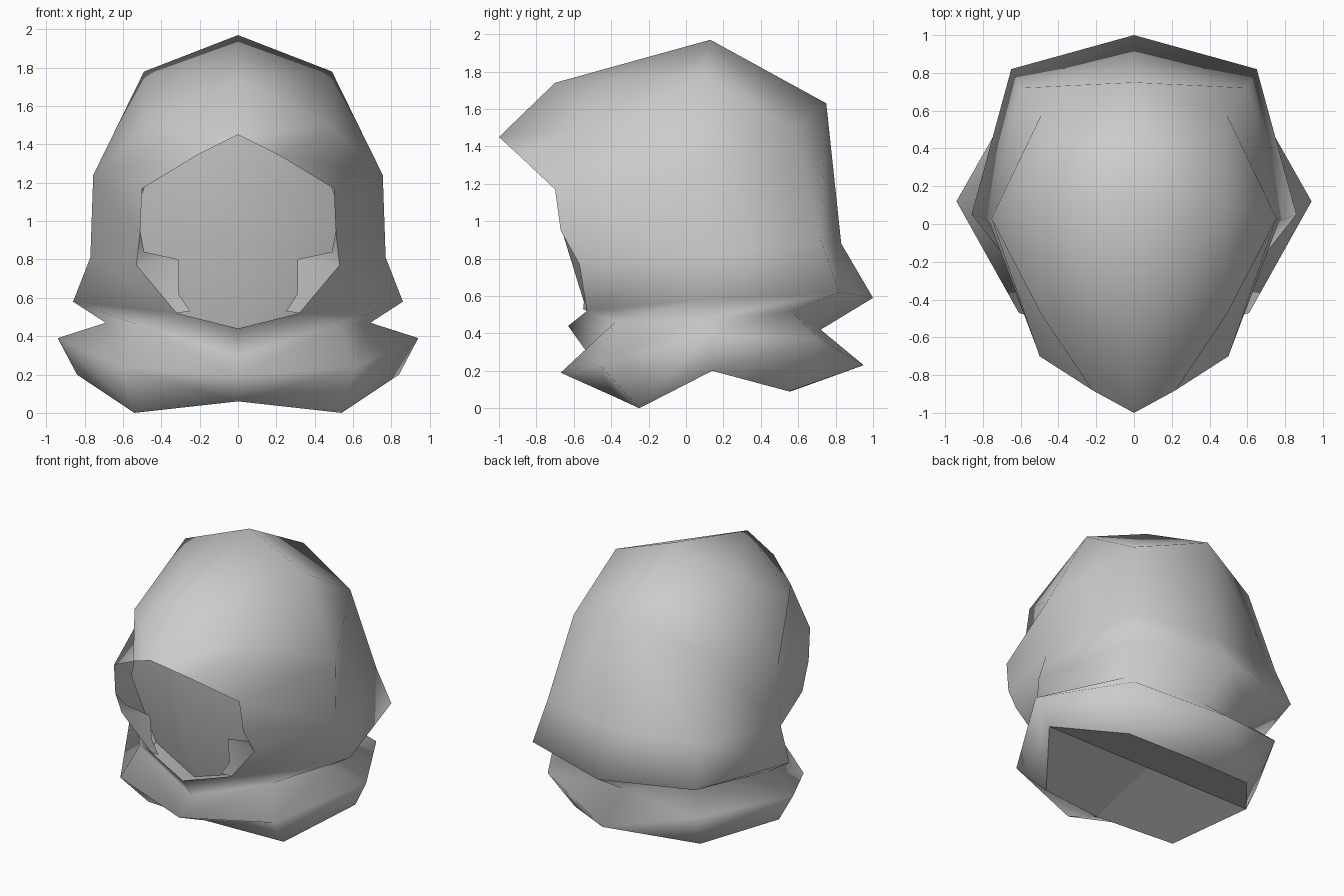
import bpy, bmesh

if "Cube" in bpy.data.objects:
    bpy.data.objects.remove(bpy.data.objects["Cube"])

def half_mesh(name, faces, angle):
    """Build the +x half from point faces, mirror and weld it, then smooth."""
    bm = bmesh.new()
    cache = {}
    for f in faces:
        vs = []
        for p in f:
            if p not in cache:
                cache[p] = bm.verts.new(p)
            vs.append(cache[p])
        bm.faces.new(vs)
    geo = bmesh.ops.duplicate(bm, geom=bm.verts[:] + bm.edges[:] + bm.faces[:])["geom"]
    for v in geo:
        if isinstance(v, bmesh.types.BMVert):
            v.co.x *= -1
    bmesh.ops.reverse_faces(bm, faces=[f for f in geo if isinstance(f, bmesh.types.BMFace)])
    bmesh.ops.remove_doubles(bm, verts=bm.verts[:], dist=0.001)
    me = bpy.data.meshes.new(name)
    bm.to_mesh(me)
    bm.free()
    ob = bpy.data.objects.new(name, me)
    bpy.context.collection.objects.link(ob)
    bpy.ops.object.select_all(action='DESELECT')
    ob.select_set(True)
    bpy.context.view_layer.objects.active = ob
    bpy.ops.object.shade_smooth_by_angle(angle=angle)
    return ob

def loft(low, high):
    """Quads between two rows of equal length, front to back."""
    return [(low[i], low[i + 1], high[i + 1], high[i]) for i in range(len(low) - 1)]

# Collar rows, front centre to back centre
hem = [(0, -.38, .06), (.54, -.25, 0), (.84, .14, .20), (.5, .55, .09), (0, .56, .09)]
flare = [(0, -.67, .19), (.61, -.47, .24), (.94, .12, .39), (.6, .72, .37), (0, .95, .23)]
tuck = [(0, -.53, .30), (.52, -.38, .46), (.69, .05, .47), (.5, .56, .52), (0, .72, .42)]
lip = [(0, -.63, .44), (.32, -.53, .52), (.86, .05, .58), (.65, .82, .62), (0, 1, .59)]

# Hood side rows, face opening edge to back centre
cheek = [(.53, -.57, .77), (.77, .02, .81), (.6, .72, .90), (0, .83, .88)]
temple = [(.50, -.70, 1.17), (.755, .03, 1.24), (.49, .58, 1.49), (0, .75, 1.63)]
eye = (.51, -.67, .95)

# Crown and brow points
tip, rim = (0, -1, 1.45), (.22, -.88, 1.34)
brow, brow_side = (0, -.70, 1.74), (.49, -.48, 1.49)
crown, crown_side = (0, .13, 1.97), (.49, .10, 1.78)

faces = loft(hem, flare) + loft(flare, tuck) + loft(tuck, lip) + loft(lip[1:], cheek)
faces += [(cheek[0], cheek[1], temple[1], temple[0], eye)] + loft(cheek[1:], temple[1:])
faces += [
    (tip, rim, brow_side, brow),
    (rim, temple[0], temple[1], brow_side),
    (brow, brow_side, crown_side, crown),
    (brow_side, temple[1], crown_side),
    (crown_side, temple[1], temple[2]),
    (crown, crown_side, temple[2], temple[3]),
]
half_mesh("hood_and_collar", faces, 2.1)

# Flat-faced underside of the collar
mid = (0, .14, .20)
half_mesh("collar_base", [(hem[0], mid, hem[2], hem[1]), (mid, hem[4], hem[3], hem[2])], .1)

# Face mask inside the opening: a centre ridge with sides sloping back into the hood
forehead, nose, chin = (0, -.73, 1.50), (0, -.67, .97), (0, -.50, .42)
forehead_side, eye_side, jaw = (.42, -.50, 1.38), (.56, -.42, .97), (.42, -.34, .50)
half_mesh("face_mask", loft([nose, eye_side], [forehead, forehead_side])
          + loft([chin, jaw], [nose, eye_side]) + [(lip[0], lip[1], jaw, chin)], 1.2)

# Folded cloth inside the lower corners of the face opening
a, b, c, d = (.49, -.58, .84), (.31, -.56, .80), (.31, -.54, .62), (.25, -.55, .53)
half_mesh("cheek_folds", [(cheek[0], a, b), (lip[1], cheek[0], b, c), (lip[1], c, d),
                          (cheek[0], eye, a)], .8)
